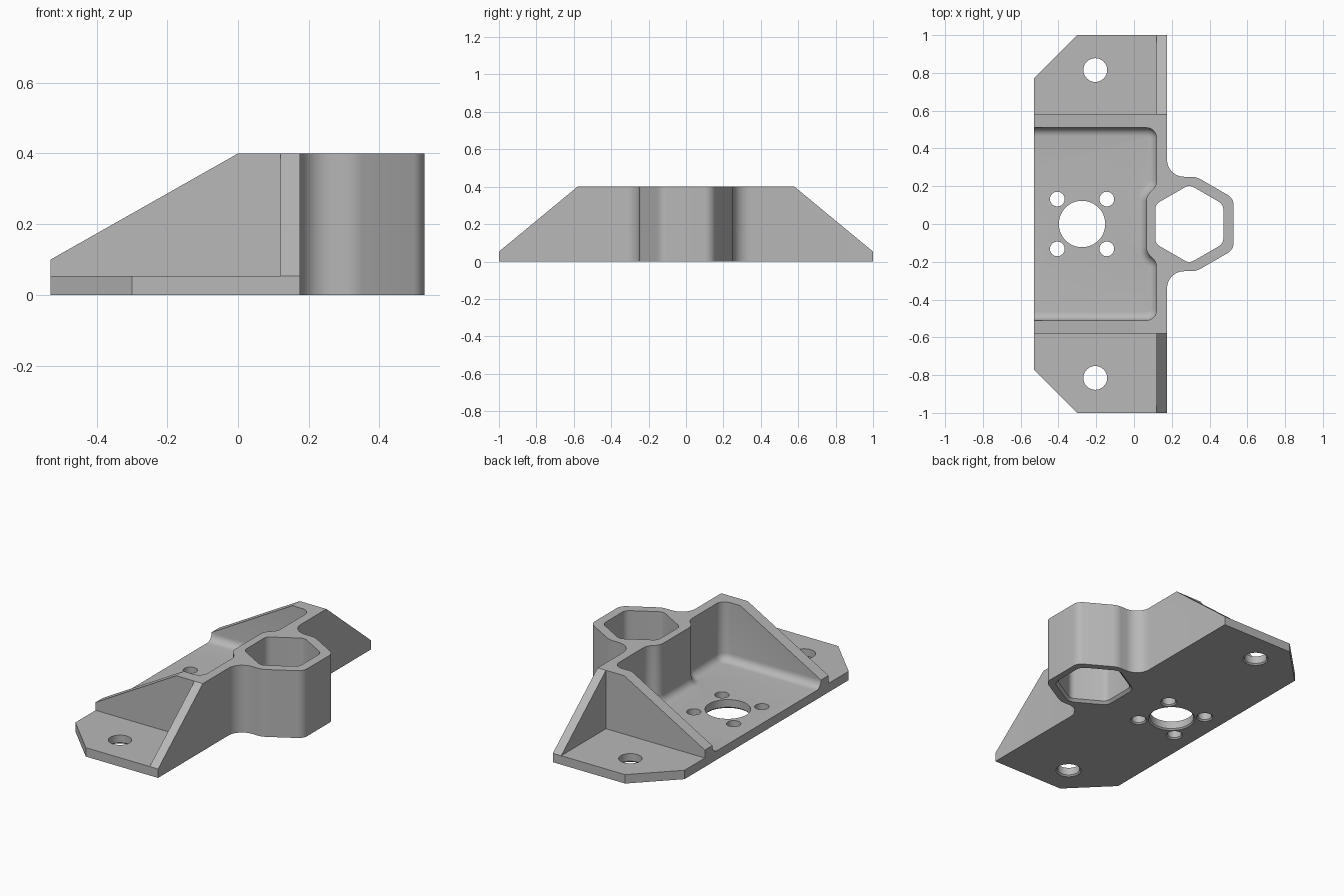
import bpy, bmesh, math
from mathutils import Vector

cube = bpy.data.objects.get("Cube")
if cube:
    bpy.data.objects.remove(cube, do_unlink=True)

PLATE, HEIGHT = 0.053, 0.4
LEFT, RIGHT, WALL = -0.53, 0.175, 0.12
GUSSET_IN, GUSSET_OUT = 0.51, 0.58
HEX_X, HEX_R = 0.293, 0.208

grey = bpy.data.materials.new("bracket grey")
grey.use_nodes = True
grey.diffuse_color = (0.48, 0.48, 0.48, 1)
grey.node_tree.nodes["Principled BSDF"].inputs["Base Color"].default_value = (0.48, 0.48, 0.48, 1)


def rounded(corners, segs=8):
    """Outline from (x, y, radius) corners, with arcs at the rounded ones."""
    out = []
    for i, (x, y, r) in enumerate(corners):
        p = Vector((x, y))
        if r == 0:
            out.append(p)
            continue
        a = (Vector(corners[i - 1][:2]) - p).normalized()
        b = (Vector(corners[(i + 1) % len(corners)][:2]) - p).normalized()
        half = a.angle(b) / 2
        centre = p + (a + b).normalized() * r / math.sin(half)
        start = p + a * r / math.tan(half) - centre
        end = p + b * r / math.tan(half) - centre
        sweep = start.angle_signed(end)
        for k in range(segs + 1):
            t = -sweep * k / segs
            out.append(centre + Vector((start.x * math.cos(t) - start.y * math.sin(t),
                                        start.x * math.sin(t) + start.y * math.cos(t))))
    return out


def inset(loop, d):
    """Move a counter-clockwise outline inwards by d."""
    out = []
    for i, p in enumerate(loop):
        e1 = (p - loop[i - 1]).normalized()
        e2 = (loop[(i + 1) % len(loop)] - p).normalized()
        n1, n2 = Vector((-e1.y, e1.x)), Vector((-e2.y, e2.x))
        out.append(p + (n1 + n2) * d / (1 + n1.dot(n2)))
    return out


def loft(name, layers, axis="Z"):
    """Solid from matching outlines stacked along an axis."""
    place = {"X": lambda p, h: (h, p.x, p.y),
             "Y": lambda p, h: (p.x, h, p.y),
             "Z": lambda p, h: (p.x, p.y, h)}[axis]
    bm = bmesh.new()
    rings = [[bm.verts.new(place(p, h)) for p in loop] for loop, h in layers]
    n = len(rings[0])
    for low, high in zip(rings, rings[1:]):
        for i in range(n):
            j = (i + 1) % n
            bm.faces.new((low[i], low[j], high[j], high[i]))
    bm.faces.new(rings[0][::-1])
    bm.faces.new(rings[-1])
    bmesh.ops.recalc_face_normals(bm, faces=bm.faces)
    mesh = bpy.data.meshes.new(name)
    bm.to_mesh(mesh)
    bm.free()
    mesh.materials.append(grey)
    obj = bpy.data.objects.new(name, mesh)
    bpy.context.collection.objects.link(obj)
    return obj


def prism(name, points, low, high, axis="Z"):
    loop = [Vector(p[:2]) for p in points]
    return loft(name, [(loop, low), (loop, high)], axis)


def mirrored(half):
    """Close a half outline by mirroring it over y = 0."""
    return half + [(x, -y, r) for x, y, r in reversed(half)]


def circle(x, y, r, n):
    return [Vector((x + r * math.cos(math.tau * k / n), y + r * math.sin(math.tau * k / n)))
            for k in range(n)]


def hole(name, loop, chamfer):
    """Through cutter that flares at the underside."""
    wide = inset(loop, -chamfer)
    return loft(name, [(wide, -0.1), (wide, 0), (loop, chamfer), (loop, 0.6)])


# Full-height body: plate outline joined to the hexagonal socket
outline = rounded(mirrored([(0.527, 0.136, 0.06), (0.33, 0.25, 0.1), (RIGHT, 0.25, 0.09),
                            (RIGHT, 1, 0), (-0.30, 1, 0), (LEFT, 0.77, 0)]))
bracket = loft("bracket", [(outline, 0), (outline, HEIGHT)])
cutters = []

for s in (-1, 1):
    # Open space above each mounting ear
    cutters.append(prism("ear_cutter", [(-0.8, s * GUSSET_OUT), (WALL, s * GUSSET_OUT),
                                        (WALL, s * 1.2), (-0.8, s * 1.2)], PLATE, 0.6))
    # Sloping ends of the upright wall
    slope = (HEIGHT - PLATE) / (1 - GUSSET_OUT)
    cutters.append(prism("wall_slope_cutter",
                         [(s * 1.1, PLATE - 0.1 * slope), (s * 1.1, 0.6),
                          (s * (GUSSET_OUT - 0.1), 0.6),
                          (s * (GUSSET_OUT - 0.1), HEIGHT + 0.1 * slope)], 0.0, 0.3, "X"))
    # Ear bolt holes
    cutters.append(hole("ear_hole_cutter", circle(-0.205, s * 0.815, 0.063, 32), 0.008))
    for t in (-1, 1):
        cutters.append(hole("screw_hole_cutter",
                            circle(-0.275 + s * 0.131, t * 0.132, 0.039, 24), 0.008))

# Sloping tops of the gussets
rise = 0.3 / (0 - LEFT)
cutters.append(prism("gusset_slope_cutter",
                     [(-0.7, HEIGHT - 0.7 * rise), (0.1, HEIGHT + 0.1 * rise), (-0.7, 0.6)],
                     -0.7, 0.7, "Y"))

# Pocket between the gussets, with a filleted floor
pocket = rounded(mirrored([(0.065, 0.15, 0.07), (WALL, 0.2, 0.07),
                           (WALL, GUSSET_IN, 0.055), (-0.7, GUSSET_IN, 0)]))
fillet, steps = 0.045, 6
layers = []
for k in range(steps + 1):
    a = math.pi / 2 * k / steps
    layers.append((inset(pocket, fillet * (1 - math.sin(a))),
                   PLATE + fillet * (1 - math.cos(a))))
cutters.append(loft("pocket_cutter", layers + [(pocket, 0.6)]))

# Centre hole and hexagonal socket
cutters.append(hole("centre_hole_cutter", circle(-0.275, 0, 0.123, 48), 0.008))
hexagon = [(HEX_X + HEX_R * math.sin(-k * math.pi / 3), HEX_R * math.cos(k * math.pi / 3), 0.045)
           for k in range(6)]
cutters.append(hole("socket_cutter", rounded(hexagon, 4), 0.015))

# Carve the body
bpy.context.view_layer.objects.active = bracket
for cutter in cutters:
    cutter.hide_render = True
    mod = bracket.modifiers.new("cut", "BOOLEAN")
    mod.operation, mod.solver, mod.object = "DIFFERENCE", "EXACT", cutter
    bpy.ops.object.modifier_apply(modifier=mod.name)
    bpy.data.objects.remove(cutter, do_unlink=True)

bpy.ops.object.select_all(action="DESELECT")
bracket.select_set(True)
bpy.ops.object.shade_smooth_by_angle(angle=math.radians(25))
